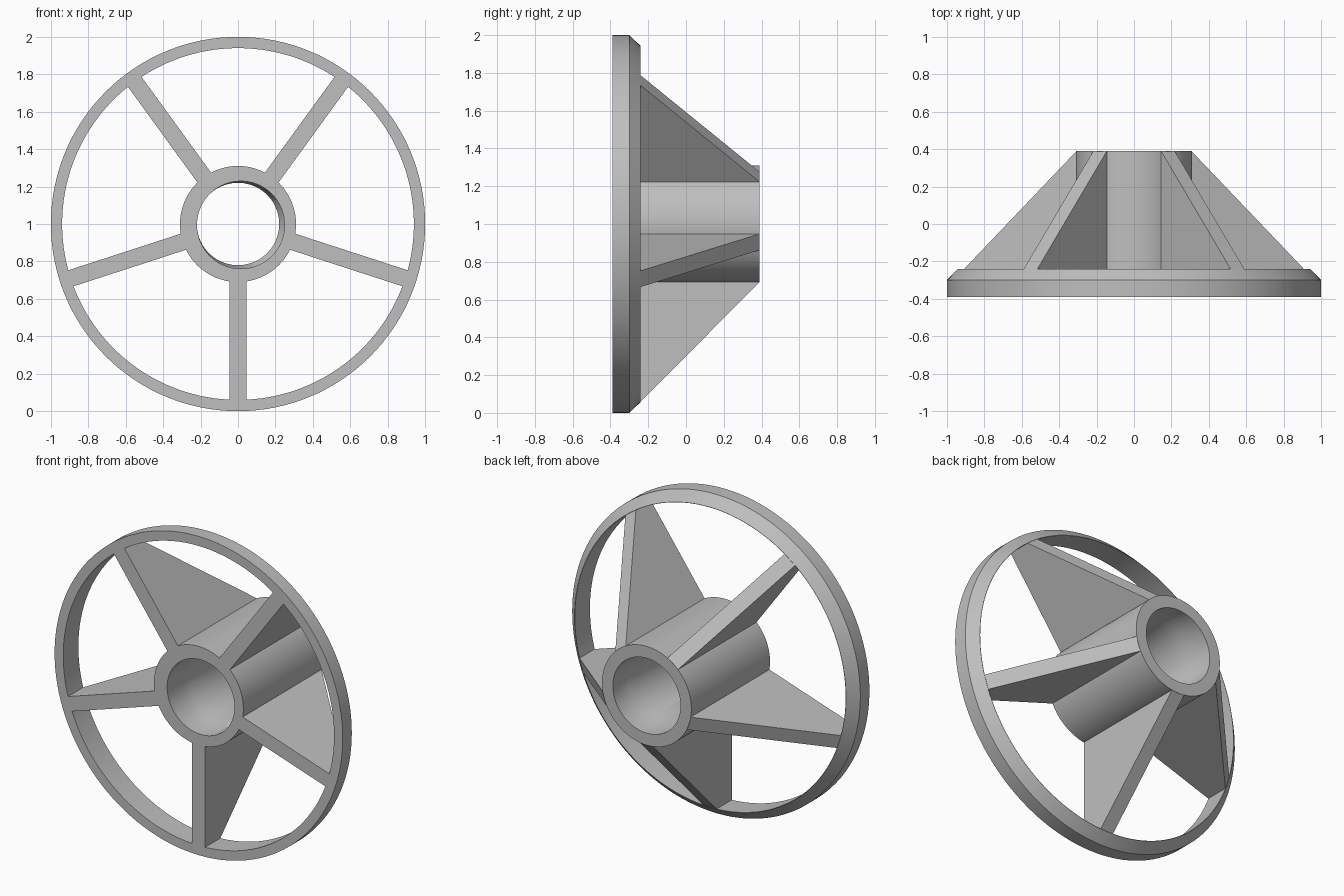
import bpy, bmesh, math
from mathutils import Matrix, Vector

if "Cube" in bpy.data.objects:
    bpy.data.objects.remove(bpy.data.objects["Cube"])

SEG = 128
CENTRE = Vector((0, 0, 1))

grey = bpy.data.materials.new("light grey plastic")
grey.diffuse_color = (0.52, 0.52, 0.52, 1)
grey.use_nodes = True
grey.node_tree.nodes["Principled BSDF"].inputs["Base Color"].default_value = grey.diffuse_color


def finish(bm, name):
    bmesh.ops.recalc_face_normals(bm, faces=bm.faces)
    me = bpy.data.meshes.new(name)
    bm.to_mesh(me)
    bm.free()
    me.materials.append(grey)
    ob = bpy.data.objects.new(name, me)
    bpy.context.collection.objects.link(ob)
    bpy.ops.object.select_all(action='DESELECT')
    ob.select_set(True)
    bpy.context.view_layer.objects.active = ob
    bpy.ops.object.shade_smooth_by_angle(angle=math.radians(25))
    return ob


def lathe(name, rings):
    """Closed ring profile about the y axis: (y, radius, x shift, z shift)."""
    bm = bmesh.new()
    loops = []
    for y, r, dx, dz in rings:
        loops.append([bm.verts.new(CENTRE + Vector((
            dx + r * math.cos(2 * math.pi * i / SEG), y,
            dz + r * math.sin(2 * math.pi * i / SEG)))) for i in range(SEG)])
    for k, a in enumerate(loops):
        b = loops[(k + 1) % len(loops)]
        for i in range(SEG):
            j = (i + 1) % SEG
            bm.faces.new((a[i], a[j], b[j], b[i]))
    return finish(bm, name)


# outer rim with chamfered back edge
lathe("rim", [(-0.39, 1.0, 0, 0), (-0.30, 1.0, 0, 0),
              (-0.24, 0.942, 0, 0), (-0.24, 0.94, 0, 0), (-0.39, 0.94, 0, 0)])

# hub tube with a bearing seat at each end; the front seat sits slightly off centre
DX, DZ = 0.015, -0.005
lathe("hub", [(-0.39, 0.31, 0, 0), (0.39, 0.31, 0, 0),
              (0.39, 0.235, 0, 0), (0.24, 0.235, 0, 0),
              (0.19, 0.22, 0, 0), (-0.19, 0.22, 0, 0),
              (-0.24, 0.234, DX, DZ), (-0.39, 0.234, DX, DZ)])

# five tapered ribs: (radius, y) profile, extruded to thickness
PROFILE = [(0.285, -0.39), (0.97, -0.39), (0.97, -0.27), (0.308, 0.39), (0.285, 0.39)]
HALF = 0.045
for n in range(5):
    bm = bmesh.new()
    face = bm.faces.new([bm.verts.new((-HALF, y, -r)) for r, y in PROFILE])
    ext = bmesh.ops.extrude_face_region(bm, geom=[face])
    bmesh.ops.translate(bm, vec=(2 * HALF, 0, 0),
                        verts=[v for v in ext["geom"] if isinstance(v, bmesh.types.BMVert)])
    bm.transform(Matrix.Translation(CENTRE) @ Matrix.Rotation(n * math.tau / 5, 4, 'Y'))
    finish(bm, f"rib_{n + 1}")
